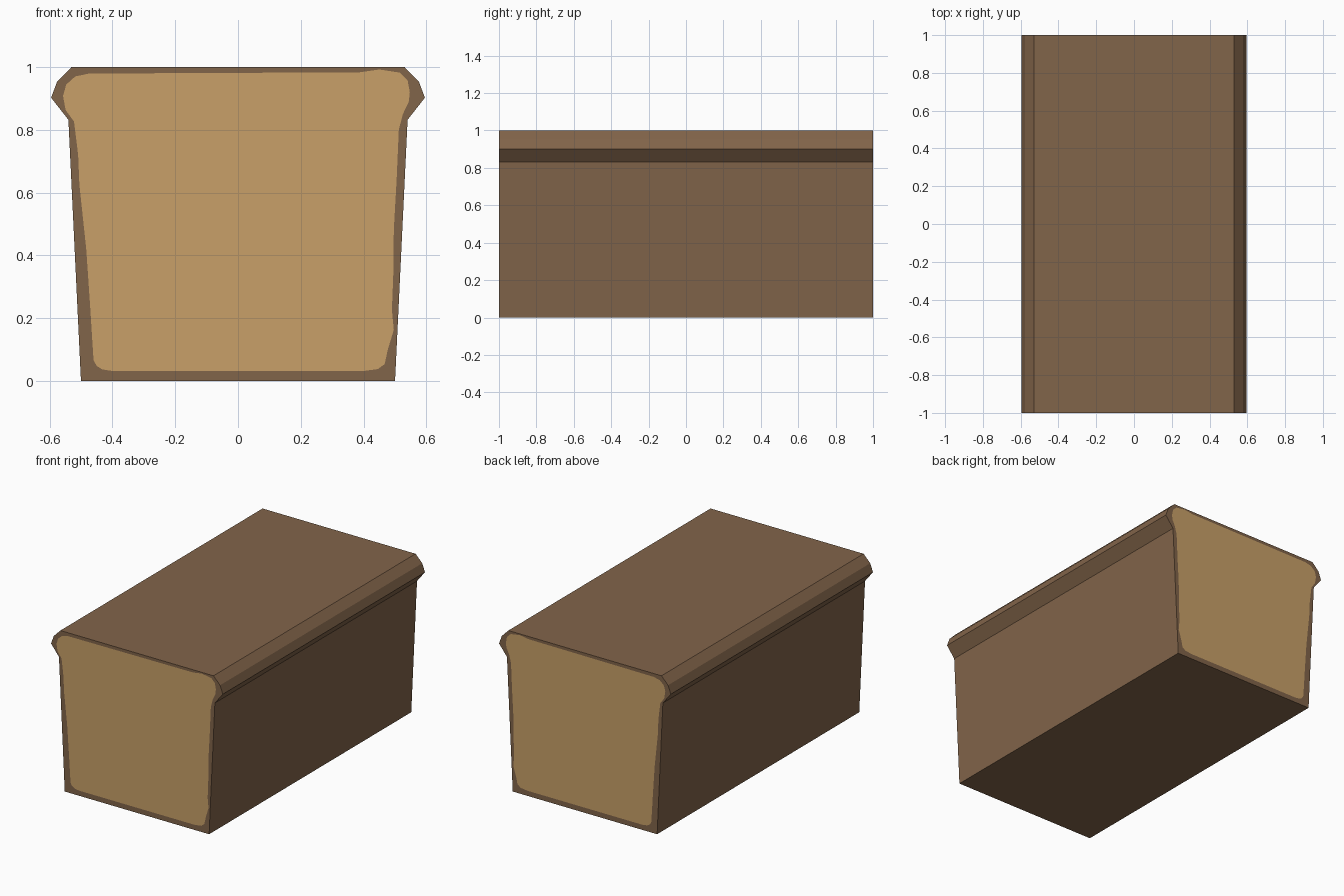
import bpy, bmesh

if "Cube" in bpy.data.objects:
    bpy.data.objects.remove(bpy.data.objects["Cube"])


def material(name, rgb):
    m = bpy.data.materials.new(name)
    m.diffuse_color = (*rgb, 1.0)
    m.use_nodes = True
    m.node_tree.nodes["Principled BSDF"].inputs["Base Color"].default_value = m.diffuse_color
    return m


crust = material("brown crust", (0.222, 0.128, 0.068))
crumb = material("golden crumb", (0.578, 0.352, 0.138))

# Loaf cross-section: right half from the base upward, mirrored for the left
half = [(0.5, 0.0), (0.54, 0.832), (0.595, 0.902), (0.576, 0.953), (0.53, 1.0)]
profile = half + [(-x, z) for x, z in reversed(half)]

# Wobbly outline of the cut crumb on both ends
outline = [(-0.46, 0.067), (-0.45, 0.048), (-0.432, 0.037), (-0.40, 0.032),
           (0.40, 0.032), (0.445, 0.038), (0.467, 0.054), (0.477, 0.10),
           (0.496, 0.163), (0.490, 0.226), (0.495, 0.354), (0.496, 0.48),
           (0.505, 0.64), (0.512, 0.80), (0.525, 0.85), (0.544, 0.89),
           (0.547, 0.92), (0.54, 0.957), (0.515, 0.982), (0.45, 0.992),
           (0.388, 0.983), (-0.474, 0.979), (-0.518, 0.97), (-0.547, 0.944),
           (-0.557, 0.908), (-0.549, 0.863), (-0.522, 0.826), (-0.509, 0.72),
           (-0.505, 0.625), (-0.483, 0.418), (-0.47, 0.226)]

bm = bmesh.new()


def loop(points, y):
    verts = [bm.verts.new((x, y, z)) for x, z in points]
    edges = [bm.edges.new((v, verts[i - 1])) for i, v in enumerate(verts)]
    return verts, edges


# Ends: crust rim around an inset crumb face
rings = []
for y in (-1.0, 1.0):
    outer, outer_edges = loop(profile, y)
    inner, inner_edges = loop(outline, y)
    bmesh.ops.triangle_fill(bm, edges=outer_edges + inner_edges,
                            use_beauty=True, normal=(0, y, 0))
    # Make sure the middle is one clean crumb face
    inner_set = set(inner)
    filled = [f for f in bm.faces if all(v in inner_set for v in f.verts)
              and all(abs(v.co.y - y) < 1e-6 for v in f.verts)]
    mid = any(abs(f.calc_center_median().x) < 0.3
              and 0.1 < f.calc_center_median().z < 0.9 for f in filled)
    if not mid:
        bm.faces.new(inner).material_index = 1
    else:
        for f in filled:
            f.material_index = 1
    rings.append(outer)

# Crust sides along the length
front, back = rings
for i in range(len(front)):
    bm.faces.new((front[i - 1], front[i], back[i], back[i - 1]))

# Make every face point outward
bm.normal_update()
for f in bm.faces:
    c = f.calc_center_median()
    c.z -= 0.5
    if len({round(v.co.y, 4) for v in f.verts}) > 1:
        c.y = 0
    else:
        c.x = c.z = 0
    if f.normal.dot(c) < 0:
        f.normal_flip()

mesh = bpy.data.meshes.new("bread_loaf")
bm.to_mesh(mesh)
bm.free()
mesh.materials.append(crust)
mesh.materials.append(crumb)
bpy.context.collection.objects.link(bpy.data.objects.new("bread_loaf", mesh))
